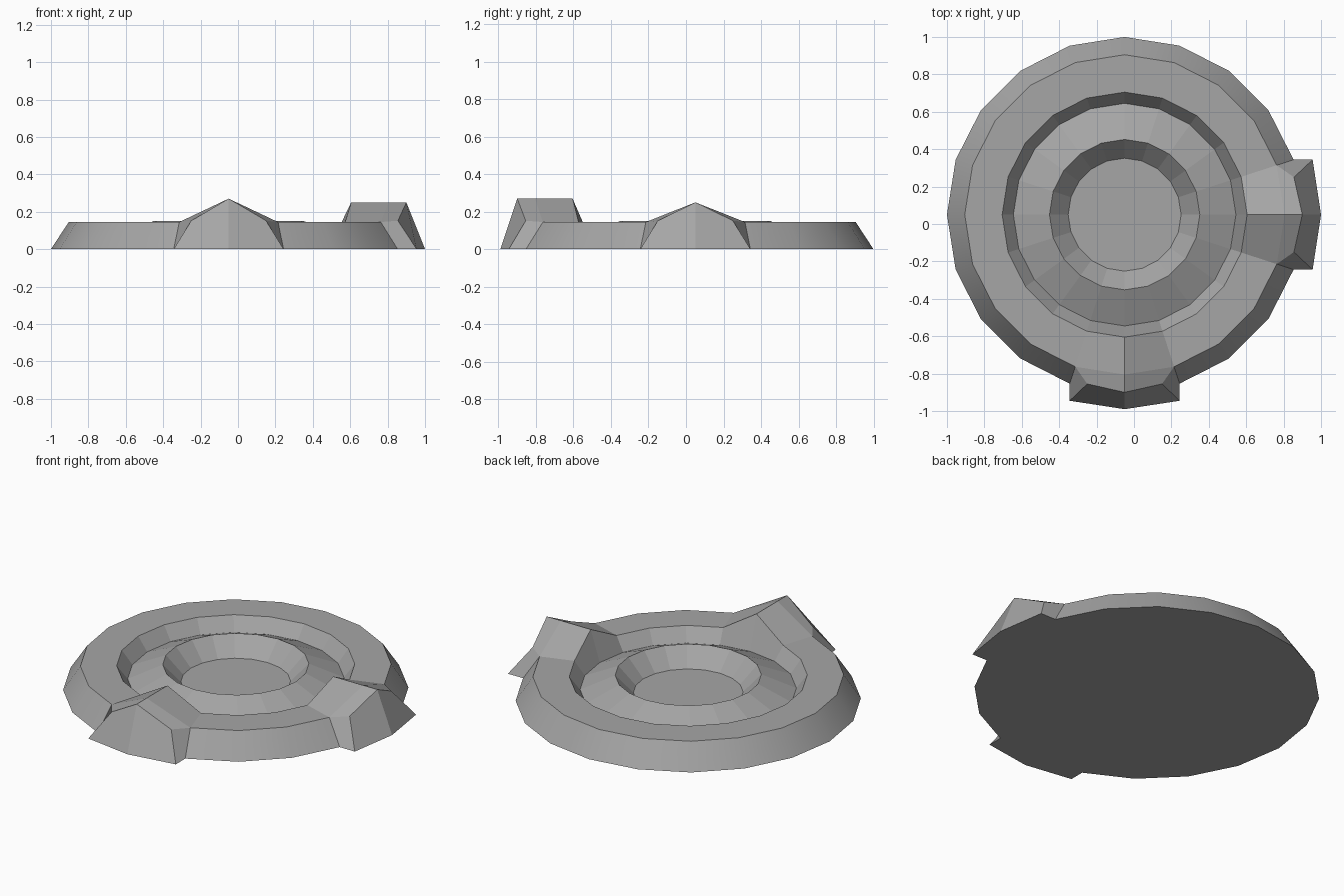
import bpy
import bmesh
from math import sin, cos, tau
from mathutils import Vector, Matrix

cube = bpy.data.objects.get("Cube")
if cube:
    bpy.data.objects.remove(cube)

SIDES = 20
CENTRE = Vector((-0.05, 0.05, 0))
# Profile from the outer foot to the dish floor: radius, height
PROFILE = [(0.95, 0), (0.855, 0.145), (0.655, 0.145),
           (0.595, 0.065), (0.402, 0.15), (0.302, 0.045)]
FOOT, BRIM, RIM = 0, 1, 2

grey = bpy.data.materials.new("stone grey")
grey.use_nodes = True
colour = (0.38, 0.38, 0.38, 1)
grey.diffuse_color = colour
grey.node_tree.nodes["Principled BSDF"].inputs["Base Color"].default_value = colour

bm = bmesh.new()

# Turned dish: rings of vertices joined by quads
rings = []
for radius, height in PROFILE:
    rings.append([bm.verts.new(CENTRE + Vector((radius * cos(tau * i / SIDES),
                                                radius * sin(tau * i / SIDES), height)))
                  for i in range(SIDES)])
walls = []
for level, (a, b) in enumerate(zip(rings, rings[1:])):
    for i in range(SIDES):
        j = (i + 1) % SIDES
        face = bm.faces.new((a[i], a[j], b[j], b[i]))
        if level == FOOT:
            face.smooth = True
            walls.append(face)
bm.faces.new(rings[-1])
bm.faces.new(list(reversed(rings[FOOT])))


def add_peak(index, height, reach):
    """Raise a ridge across the brim and push the wall below it outwards."""
    before, after = index - 1, (index + 1) % SIDES
    for level in (BRIM, RIM):
        rings[level][index].co.z = height
    for i in (before, index):
        bm.faces.remove(walls[i])
    turn = Matrix.Rotation(tau * index / SIDES, 3, 'Z')

    def vert(x, y, z):
        return bm.verts.new(CENTRE + turn @ Vector((x, y, z)))

    foot = [vert(reach - 0.045, -0.294, 0), vert(reach, 0, 0), vert(reach - 0.045, 0.294, 0)]
    crest = [vert(0.905, -0.2, 0.152), vert(0.95, 0, height), vert(0.905, 0.2, 0.152)]
    columns = (before, index, after)
    old_foot = [rings[FOOT][i] for i in columns]
    old_brim = [rings[BRIM][i] for i in columns]
    for k in (0, 1):
        bm.faces.new((foot[k], foot[k + 1], crest[k + 1], crest[k]))
        bm.faces.new((crest[k], crest[k + 1], old_brim[k + 1], old_brim[k]))
        bm.faces.new((old_foot[k], old_foot[k + 1], foot[k + 1], foot[k]))
    for k in (0, 2):
        bm.faces.new((old_foot[k], foot[k], crest[k], old_brim[k]))


# Peaks on the left side and at the front
add_peak(0, 0.25, 1.05)
add_peak(15, 0.27, 1.04)

bmesh.ops.recalc_face_normals(bm, faces=bm.faces[:])
# Keep every edge crisp except those between smooth outer wall faces
for edge in bm.edges:
    edge.smooth = all(face.smooth for face in edge.link_faces)

mesh = bpy.data.meshes.new("peaked_dish")
bm.to_mesh(mesh)
bm.free()
mesh.materials.append(grey)
dish = bpy.data.objects.new("peaked_dish", mesh)
bpy.context.collection.objects.link(dish)
